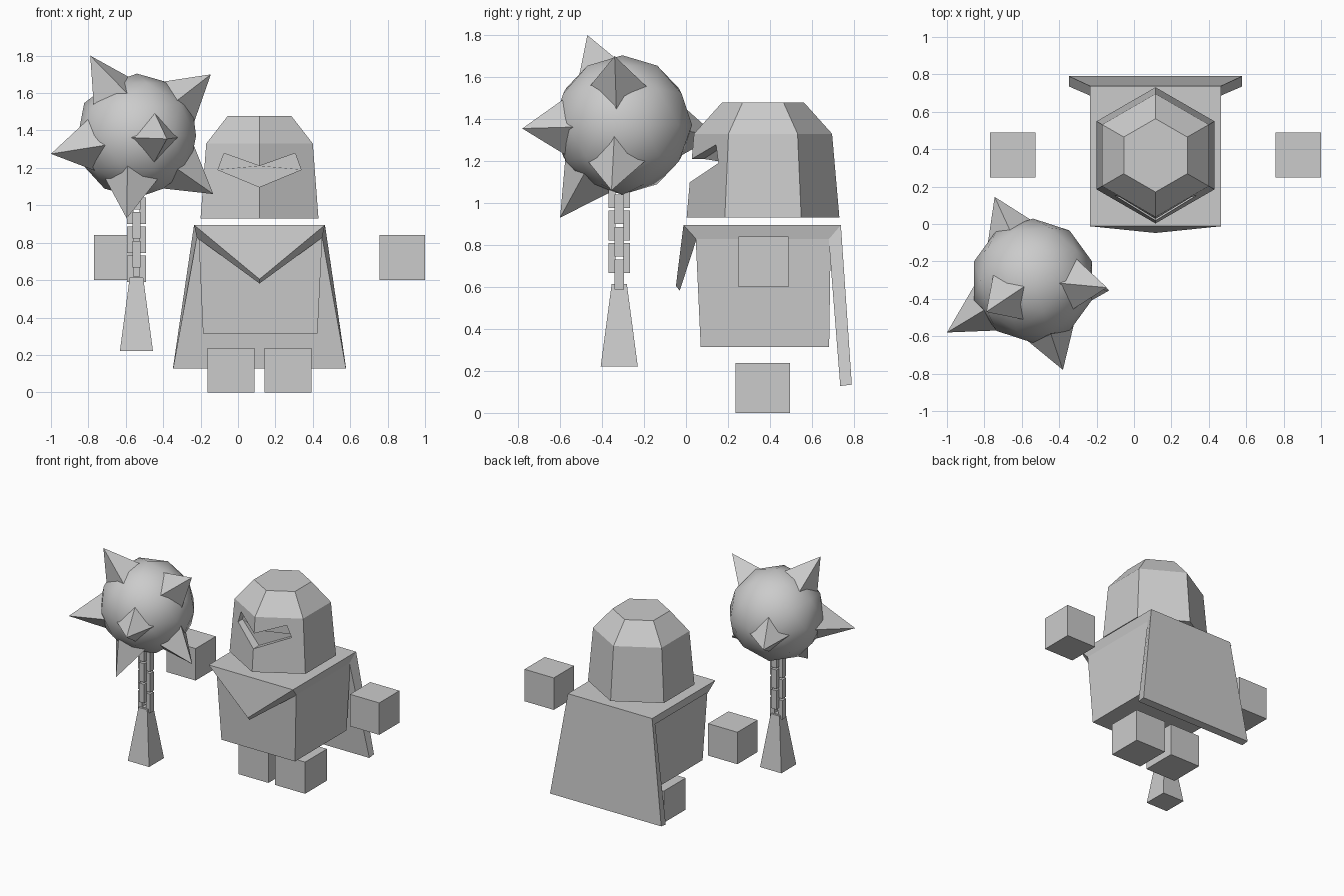
import bpy, bmesh, math
from mathutils import Vector, Matrix

cube = bpy.data.objects.get("Cube")
if cube:
    bpy.data.objects.remove(cube, do_unlink=True)

grey = bpy.data.materials.new("plain_grey")
grey.use_nodes = True
COLOUR = (0.6, 0.6, 0.6, 1)
grey.diffuse_color = COLOUR
grey.node_tree.nodes["Principled BSDF"].inputs["Base Color"].default_value = COLOUR

CX = 0.115                       # centre line of the figure
FLAIL = Vector((-0.543, -0.318, 0))
BALL = Vector((-0.54, -0.303, 1.372))


def finish(name, bm):
    bmesh.ops.recalc_face_normals(bm, faces=bm.faces[:])
    mesh = bpy.data.meshes.new(name)
    bm.to_mesh(mesh)
    bm.free()
    mesh.materials.append(grey)
    obj = bpy.data.objects.new(name, mesh)
    bpy.context.collection.objects.link(obj)
    return obj


def add_box(bm, centre, size):
    bmesh.ops.create_cube(bm, size=1, matrix=Matrix.Translation(centre) @ Matrix.Diagonal((*size, 1)))


def box(name, centre, size):
    bm = bmesh.new()
    add_box(bm, centre, size)
    return finish(name, bm)


def loft(name, rings):
    """Closed skin through rings with equal numbers of points."""
    bm = bmesh.new()
    loops = [[bm.verts.new(p) for p in ring] for ring in rings]
    n = len(loops[0])
    for a, b in zip(loops, loops[1:]):
        for i in range(n):
            j = (i + 1) % n
            bm.faces.new((a[i], a[j], b[j], b[i]))
    bm.faces.new(loops[0])
    bm.faces.new(loops[-1])
    return finish(name, bm)


def rect(x0, x1, y0, y1, z):
    return [(x0, y0, z), (x1, y0, z), (x1, y1, z), (x0, y1, z)]


def hexagon(r, z):
    return [(CX + r * math.sin(k * math.pi / 3), 0.367 - r * math.cos(k * math.pi / 3), z)
            for k in range(6)]


# Helmet with a V-shaped eye slit cut into the front
helmet = loft("helmet", [hexagon(0.364, 0.93), hexagon(0.329, 1.33), hexagon(0.196, 1.478)])
outline = [(-0.19, 1.278), (0, 1.21), (0.19, 1.278), (0.222, 1.19), (0, 1.098), (-0.222, 1.19)]
cutter = loft("slit_cutter", [
    [(CX + x, -0.1, z) for x, z in outline],
    [(CX + x, 0.085 + 0.55 * abs(x), z) for x, z in outline]])
cutter.hide_render = True
cutter.hide_set(True)
cut = helmet.modifiers.new("eye_slit", "BOOLEAN")
cut.object = cutter
cut.operation = "DIFFERENCE"
cut.solver = "EXACT"
bpy.context.view_layer.objects.active = helmet
bpy.ops.object.modifier_apply(modifier=cut.name)
bpy.data.objects.remove(cutter, do_unlink=True)

# Torso
loft("torso", [rect(-0.187, 0.425, 0.07, 0.682, 0.315), rect(-0.212, 0.452, 0.045, 0.69, 0.86)])

# Cape: shoulder panel, pointed front flap and flared back, as a thick shell
outer = [(-0.35, -0.012, 0.895), (0.35, -0.012, 0.895), (0.35, 0.738, 0.895), (-0.35, 0.738, 0.895),
         (0, -0.048, 0.605), (0.462, 0.79, 0.135), (-0.462, 0.79, 0.135)]
inner = [(-0.335, 0.05, 0.827), (0.335, 0.05, 0.827), (0.335, 0.68, 0.827), (-0.335, 0.68, 0.827),
         (0, -0.03, 0.582), (0.462, 0.735, 0.128), (-0.462, 0.735, 0.128)]
panels = [(0, 1, 2, 3), (0, 4, 1), (3, 2, 5, 6)]
rim = [0, 4, 1, 2, 5, 6, 3]
bm = bmesh.new()
o, i = ([bm.verts.new((CX + x, y, z)) for x, y, z in pts] for pts in (outer, inner))
for panel in panels:
    for side in (o, i):
        bm.faces.new([side[k] for k in panel])
for a, b in zip(rim, rim[1:] + rim[:1]):
    bm.faces.new((o[a], o[b], i[b], i[a]))
finish("cape", bm)

# Floating hands and feet
for side, s in (("left", 1), ("right", -1)):
    box(side + "_hand", (CX + s * 0.763, 0.369, 0.72), (0.243, 0.24, 0.24))
    box(side + "_foot", (CX + s * 0.1525, 0.366, 0.119), (0.25, 0.26, 0.238))

# Flail handle
fx, fy = FLAIL.x, FLAIL.y
loft("flail_handle", [rect(fx - h, fx + h, fy - h, fy + h, z) for h, z in ((0.0885, 0.22), (0.036, 0.615))])

# Chain of square links, each turned a quarter from the last
for n in range(6):
    bm = bmesh.new()
    for s in (-1, 1):
        add_box(bm, (s * 0.034, 0, 0), (0.034, 0.043, 0.142))
        add_box(bm, (0, 0, s * 0.056), (0.034, 0.043, 0.03))
    turn = Matrix.Rotation(math.pi / 2 * (n % 2), 4, "Z")
    bmesh.ops.transform(bm, matrix=Matrix.Translation(FLAIL + Vector((0, 0, 0.66 + n * 0.0775))) @ turn,
                        verts=bm.verts[:])
    finish(f"chain_link_{n + 1}", bm)

# Spiked ball
bm = bmesh.new()
bmesh.ops.create_icosphere(bm, subdivisions=2, radius=0.332, matrix=Matrix.Translation(BALL))
ball = finish("flail_ball", bm)
for face in ball.data.polygons:
    face.use_smooth = True

tips = [(-0.79, -0.47, 1.8), (-0.145, -0.34, 1.7), (-1, -0.58, 1.275), (-0.132, -0.355, 1.06),
        (-0.595, -0.6, 0.93), (-0.38, -0.78, 1.355), (-0.745, 0.145, 1.32)]
for n, tip in enumerate(tips):
    way = Vector(tip) - BALL
    base, length = 0.24, way.length - 0.24
    bm = bmesh.new()
    bmesh.ops.create_cone(bm, cap_ends=True, segments=4, radius1=0.165, radius2=0, depth=length)
    bmesh.ops.remove_doubles(bm, verts=bm.verts[:], dist=0.0001)
    aim = way.to_track_quat("Z", "Y").to_matrix().to_4x4()
    place = Matrix.Translation(BALL + way.normalized() * (base + length / 2))
    bmesh.ops.transform(bm, matrix=place @ aim, verts=bm.verts[:])
    finish(f"ball_spike_{n + 1}", bm)
